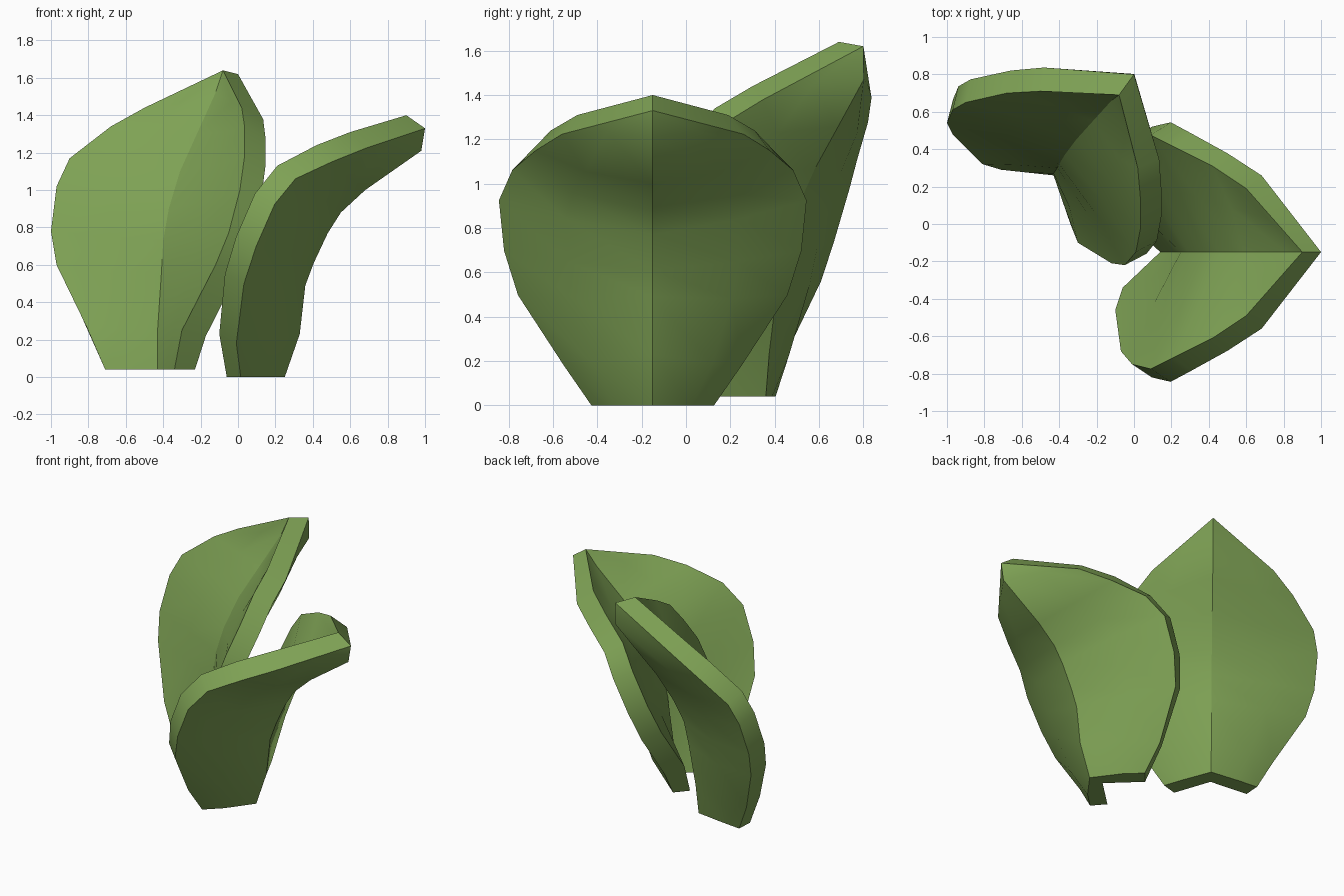
import bpy, bmesh, math
from mathutils import Vector as V

if "Cube" in bpy.data.objects:
    bpy.data.objects.remove(bpy.data.objects["Cube"])

green = bpy.data.materials.new("leaf_green")
green.diffuse_color = (0.21, 0.36, 0.09, 1)
green.use_nodes = True
green.node_tree.nodes["Principled BSDF"].inputs["Base Color"].default_value = green.diffuse_color


def leaf(name, left, rib, right, rib_out, tip, tip_out, thick=0.12, bulge=0.02):
    """Thick folded leaf: two rims and a midrib, all meeting at the tip."""
    left, rib, right, rib_out = ([V(p) for p in q] for q in (left, rib, right, rib_out))
    rows = []
    for i, (l, m, r) in enumerate(zip(left, rib, right)):
        # half-way points pushed outward for a slightly cupped blade
        up = rib[min(i + 1, len(rib) - 1)] - rib[max(i - 1, 0)]
        def half(a):
            n = (a - m).cross(up).normalized()
            if n.dot(rib_out[i] - m) < 0:
                n = -n
            return (a + m) / 2 + n * (bulge if i else 0)
        rows.append([l, half(l), m, half(r), r])

    bm = bmesh.new()
    inner = [[bm.verts.new(p) for p in row] for row in rows]
    top = bm.verts.new(tip)
    for a, b in zip(inner, inner[1:]):
        for k in range(4):
            bm.faces.new((a[k], a[k + 1], b[k + 1], b[k]))
    for k in range(4):
        bm.faces.new((inner[-1][k], inner[-1][k + 1], top))
    bm.normal_update()

    # outer skin, offset along the normals, with a flat cut base
    pts = []
    for i, row in enumerate(inner):
        new = []
        side = [1.15, 1.3, 0, 1.3, 1.15] if i else [0.95, 0.95, 0, 0.95, 0.95]
        for k, v in enumerate(row):
            n = v.normal.copy()
            if n.dot(rib_out[i] - rib[i]) < 0:
                n = -n
            if i == 0:
                n.z = 0
                n.normalize()
            new.append(rib_out[i] if k == 2 else v.co + n * thick * side[k])
        # last row: keep the half-way points in line with rim and rib
        if i == len(inner) - 1:
            for k in (1, 3):
                new[k] = (new[k - 1] + new[k + 1]) / 2 + V((0, 0, 0.02))
        pts.append(new)
    outer = [[bm.verts.new(p) for p in row] for row in pts]
    otop = bm.verts.new(tip_out)
    for a, b in zip(outer, outer[1:]):
        for k in range(4):
            bm.faces.new((a[k], b[k], b[k + 1], a[k + 1]))
    for k in range(4):
        bm.faces.new((outer[-1][k], otop, outer[-1][k + 1]))

    # rim and base strips
    loop_i = [r[0] for r in inner] + [top] + [r[4] for r in inner[::-1]] + inner[0][3:0:-1]
    loop_o = [r[0] for r in outer] + [otop] + [r[4] for r in outer[::-1]] + outer[0][3:0:-1]
    n = len(loop_i)
    for k in range(n):
        j = (k + 1) % n
        bm.faces.new((loop_i[k], loop_i[j], loop_o[j], loop_o[k]))
    bmesh.ops.recalc_face_normals(bm, faces=bm.faces)

    # sharp rims, base, tip and midrib; smooth blades
    ribs = [[r[2] for r in s] + [t] for s, t in ((inner, top), (outer, otop))]
    corners = [(inner[0][0], outer[0][0]), (inner[0][4], outer[0][4]), (top, otop)]
    for f in bm.faces:
        f.smooth = True
    for c in (loop_i + loop_i[:1], loop_o + loop_o[:1], *ribs, *corners):
        for a, b in zip(c, c[1:]):
            bm.edges.get((a, b)).smooth = False

    me = bpy.data.meshes.new(name)
    bm.to_mesh(me)
    bm.free()
    me.materials.append(green)
    ob = bpy.data.objects.new(name, me)
    bpy.context.collection.objects.link(ob)


# Low leaf: symmetric about y = -0.15, leaning to +x
C = -0.15
rim = [(-.06, .19, 0), (-.10, .31, .23), (-.07, .53, .55), (-.01, .60, .75),
       (.09, .625, .98), (.21, .565, 1.13), (.42, .46, 1.24), (.60, .34, 1.31)]
rib = [(.14, 0), (.22, .24), (.25, .52), (.29, .67), (.37, .85), (.45, .98),
       (.59, 1.11), (.81, 1.30)]
rib_out = [(.25, 0), (.33, .23), (.36, .49), (.405, .61), (.48, .77), (.55, .88),
           (.68, 1.0), (.98, 1.21)]
leaf("low_leaf",
     [(x, C + w, z) for x, w, z in rim],
     [(x, C, z) for x, z in rib],
     [(x, C - w, z) for x, w, z in rim],
     [(x, C, z) for x, z in rib_out],
     (.90, C, 1.40), (1.0, C, 1.33))

# Tall leaf: more upright, turned to the back
rib = [(-.43, .26, .04), (-.43, .27, .25), (-.41, .30, .55), (-.40, .32, .73),
       (-.37, .37, .90), (-.31, .45, 1.10), (-.22, .55, 1.30), (-.12, .66, 1.52)]
leaf("tall_leaf",
     [(-.71, .29, .04), (-.81, .32, .27), (-.97, .48, .60), (-1.0, .54, .78),
      (-.97, .61, 1.02), (-.90, .65, 1.17), (-.68, .70, 1.34), (-.50, .71, 1.44)],
     rib,
     [(-.34, .0, .04), (-.30, -.10, .25), (-.12, -.21, .60), (-.05, -.22, .77),
      (.01, -.15, 1.0), (.035, -.02, 1.18), (.035, .13, 1.34), (.02, .30, 1.44)],
     [(.8 * (y + .1 + .006 * i) - .64, y + .1 + .006 * i, z - .007 * i)
      for i, (x, y, z) in enumerate(rib)],
     (-.08, .69, 1.64), (0.0, .80, 1.62))
